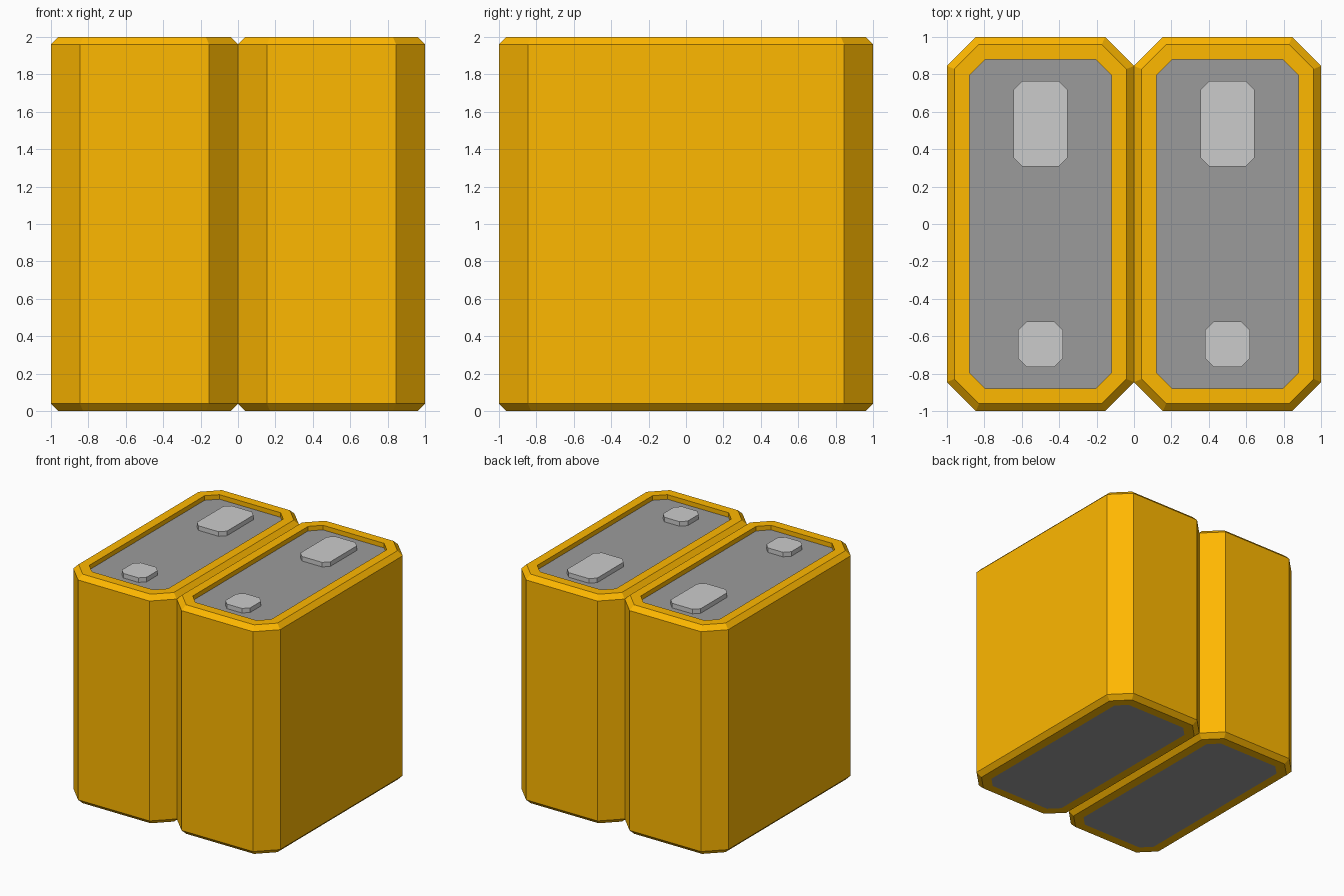
import bpy
import bmesh
import math

if "Cube" in bpy.data.objects:
    bpy.data.objects.remove(bpy.data.objects["Cube"])


def material(name, rgb):
    mat = bpy.data.materials.new(name)
    mat.diffuse_color = (*rgb, 1.0)
    mat.use_nodes = True
    mat.node_tree.nodes["Principled BSDF"].inputs["Base Color"].default_value = mat.diffuse_color
    return mat


ORANGE = material("orange_shell", (1.0, 0.48, 0.0))
GREY = material("cap_grey", (0.33, 0.33, 0.33))
LIGHT = material("terminal_grey", (0.56, 0.56, 0.56))


def octagon(cx, cy, hx, hy, cut, inset):
    # Rectangle with cut corners, offset evenly inwards
    hx, hy = hx - inset, hy - inset
    c = cut - inset * (2 - math.sqrt(2))
    pts = [(hx, c - hy), (hx, hy - c), (hx - c, hy), (c - hx, hy),
           (-hx, hy - c), (-hx, c - hy), (c - hx, -hy), (hx - c, -hy)]
    return [(cx + x, cy + y) for x, y in pts]


def loft(name, shape, profile, side_mat, cap_mat):
    # Stack octagons along (inset, z) steps, close both ends, mirror across x
    bm = bmesh.new()
    rings = [[bm.verts.new((x, y, z)) for x, y in octagon(*shape, inset)]
             for inset, z in profile]
    for a, b in zip(rings, rings[1:]):
        for i in range(8):
            j = (i + 1) % 8
            bm.faces.new((a[i], a[j], b[j], b[i]))
    for ring in (rings[0][::-1], rings[-1]):
        bm.faces.new(ring).material_index = 1
    mesh = bpy.data.meshes.new(name)
    bm.to_mesh(mesh)
    bm.free()
    mesh.materials.append(side_mat)
    mesh.materials.append(cap_mat)
    obj = bpy.data.objects.new(name, mesh)
    bpy.context.collection.objects.link(obj)
    mirror = obj.modifiers.new("mirror", 'MIRROR')
    mirror.use_mirror_merge = False
    return obj


# Cell cases: chamfered shells, grey base flush, grey top recessed
loft("cell_cases", (0.5, 0, 0.5, 1.0, 0.155),
     [(0.12, 0), (0.04, 0), (0, 0.04),
      (0, 1.96), (0.04, 2), (0.12, 2), (0.12, 1.96)], ORANGE, GREY)

# Terminals standing in the top recess
for name, cy, hx, hy in (("large_terminals", 0.536, 0.145, 0.229),
                         ("small_terminals", -0.642, 0.12, 0.122)):
    loft(name, (0.5, cy, hx, hy, 0.047), [(0, 1.96), (0, 2.0)], LIGHT, LIGHT)
